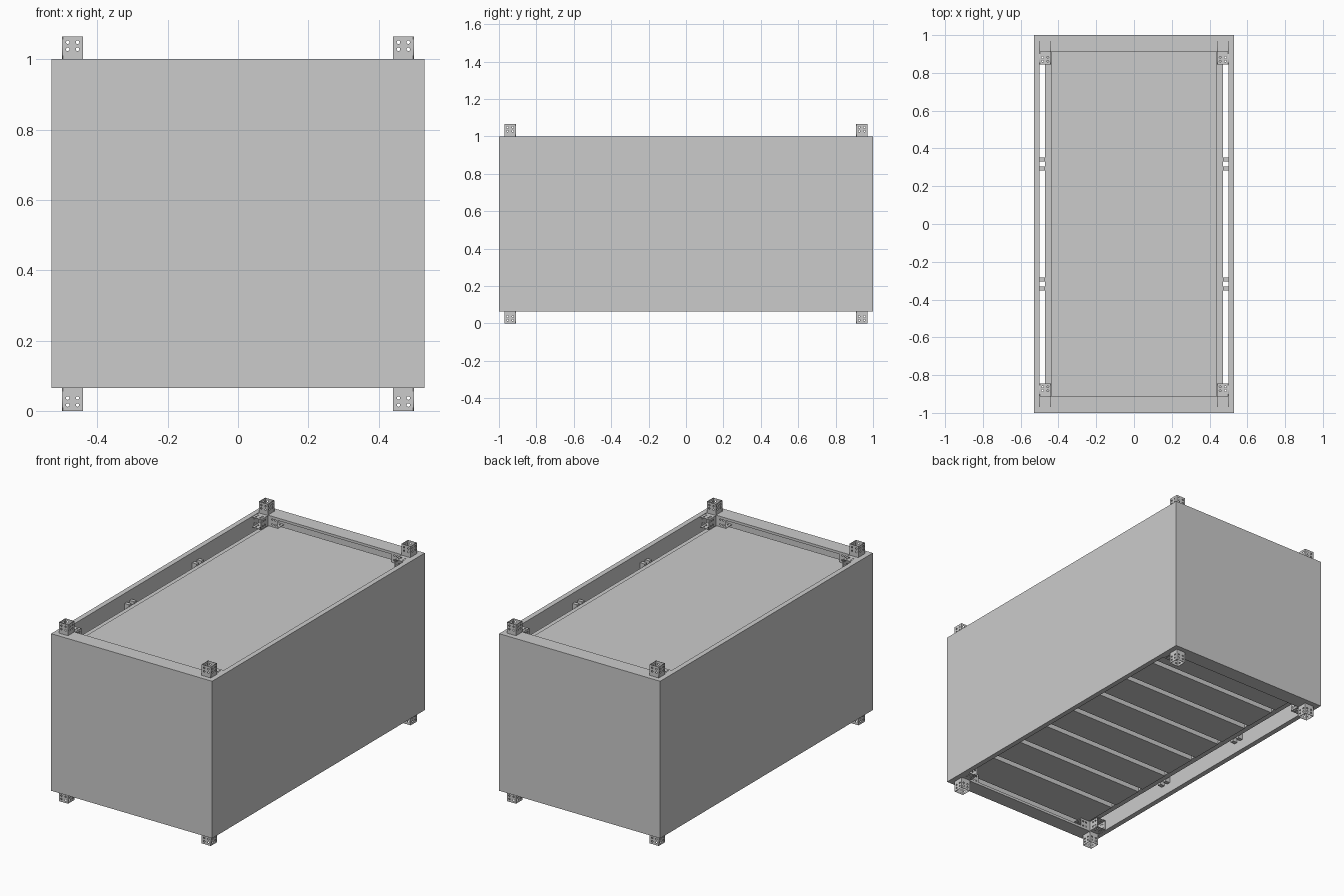
import bpy, bmesh
from math import radians, cos, sin, pi
from mathutils import Matrix, Vector

if "Cube" in bpy.data.objects:
    bpy.data.objects.remove(bpy.data.objects["Cube"])

H = 0.03        # half width of a connector socket
L = 0.065       # socket length
MID_Z = 0.5325  # symmetry height of the frame

centre = bpy.data.objects.new("mirror_centre", None)
centre.location = (0, 0, MID_Z)
centre.hide_render = True
bpy.context.collection.objects.link(centre)


def add_mirror(ob, axes):
    m = ob.modifiers.new("Mirror", 'MIRROR')
    m.use_axis = [a in axes for a in "xyz"]
    m.mirror_object = centre
    m.use_mirror_merge = False


def link_bm(name, bm, mirror=""):
    me = bpy.data.meshes.new(name)
    bm.to_mesh(me)
    bm.free()
    ob = bpy.data.objects.new(name, me)
    bpy.context.collection.objects.link(ob)
    if mirror:
        add_mirror(ob, mirror)
    return ob


def add_box(bm, lo, hi):
    lo, hi = Vector(lo), Vector(hi)
    bmesh.ops.create_cube(bm, size=1, matrix=Matrix.Translation((lo + hi) / 2)
                          @ Matrix.Diagonal((*(hi - lo), 1)))


def box(name, lo, hi, mirror=""):
    bm = bmesh.new()
    add_box(bm, lo, hi)
    return link_bm(name, bm, mirror)


def plate_mesh():
    """Thin square plate with four screw holes, cut from a filled curve."""
    cu = bpy.data.curves.new("plate", 'CURVE')
    cu.dimensions, cu.fill_mode, cu.extrude = '2D', 'BOTH', 0.001
    loops = [[(-H, 0), (H, 0), (H, L), (-H, L)]]
    for x in (-0.014, 0.014):
        for y in (0.028, 0.048):
            loops.append([(x + 0.005 * cos(i * pi / 6), y + 0.005 * sin(i * pi / 6))
                          for i in range(12)])
    for pts in loops:
        s = cu.splines.new('POLY')
        s.points.add(len(pts) - 1)
        for p, c in zip(s.points, pts):
            p.co = (*c, 0, 1)
        s.use_cyclic_u = True
    ob = bpy.data.objects.new("plate", cu)
    bpy.context.collection.objects.link(ob)
    dg = bpy.context.evaluated_depsgraph_get()
    me = bpy.data.meshes.new_from_object(ob.evaluated_get(dg))
    bpy.data.objects.remove(ob)
    return me


# outer cladding
box("side_wall", (0.50, -1, 0.065), (0.53, 1, 1), "x")
box("end_wall", (-0.50, 0.97, 0.065), (0.50, 1, 1), "y")
box("end_rim", (-0.50, 0.91, 0.985), (0.50, 0.972, 1), "yz")
for ob in [bpy.data.objects["end_rim"]]:
    # the rim follows the wall edge, so its mirror plane is the wall's own mid height
    wall_mid = bpy.data.objects.new("wall_centre", None)
    wall_mid.location = (0, 0, 0.5325)
    wall_mid.hide_render = True
    bpy.context.collection.objects.link(wall_mid)
    ob.modifiers["Mirror"].mirror_object = wall_mid

# three-way corner connectors with open sockets
plate = plate_mesh()
bm = bmesh.new()
corner = Vector((0.47, 0.94, 0.9675))
add_box(bm, corner - Vector((H, H, 0.0325)), corner + Vector((H, H, 0.0325)))
arms = [(Matrix.Identity(4), 0.0325),
        (Matrix.Rotation(radians(-90), 4, 'Y'), H),
        (Matrix.Rotation(radians(90), 4, 'X'), H)]
for rot, start in arms:
    for k in range(4):
        m = (Matrix.Translation(corner) @ rot @ Matrix.Rotation(k * pi / 2, 4, 'Z')
             @ Matrix.Translation((0, -H + 0.001, start))
             @ Matrix.Rotation(radians(90), 4, 'X'))
        n = len(bm.verts)
        bm.from_mesh(plate)
        bm.verts.ensure_lookup_table()
        bmesh.ops.transform(bm, matrix=m, verts=bm.verts[n:])
link_bm("corner_connector", bm, "xyz")
bpy.data.meshes.remove(plate)

# inner timber frame
box("corner_post", (0.442, 0.912, 0.13), (0.475, 0.968, 0.935), "xy")
box("side_rail", (0.437, -0.91, 0.865), (0.472, 0.91, 0.928), "xz")
box("end_rail", (-0.437, 0.91, 0.87), (0.437, 0.945, 0.935), "yz")

# small clips joining the side rails to the walls
bm = bmesh.new()
for y0 in (0.283, 0.33):
    add_box(bm, (0.470, y0, 0.90), (0.502, y0 + 0.022, 0.94))
link_bm("rail_clip", bm, "xyz")

# upper panel
box("top_panel", (-0.437, -0.91, 0.905), (0.437, 0.91, 0.938))

# slatted floor with a board above
box("floor_board", (-0.437, -0.91, 0.16), (0.437, 0.91, 0.185))
bm = bmesh.new()
count, gap = 8, 0.035
pitch = (1.82 + gap) / count
for i in range(count):
    y = -0.91 + i * pitch
    add_box(bm, (-0.437, y, 0.13), (0.437, y + pitch - gap, 0.16))
link_bm("floor_slats", bm)
